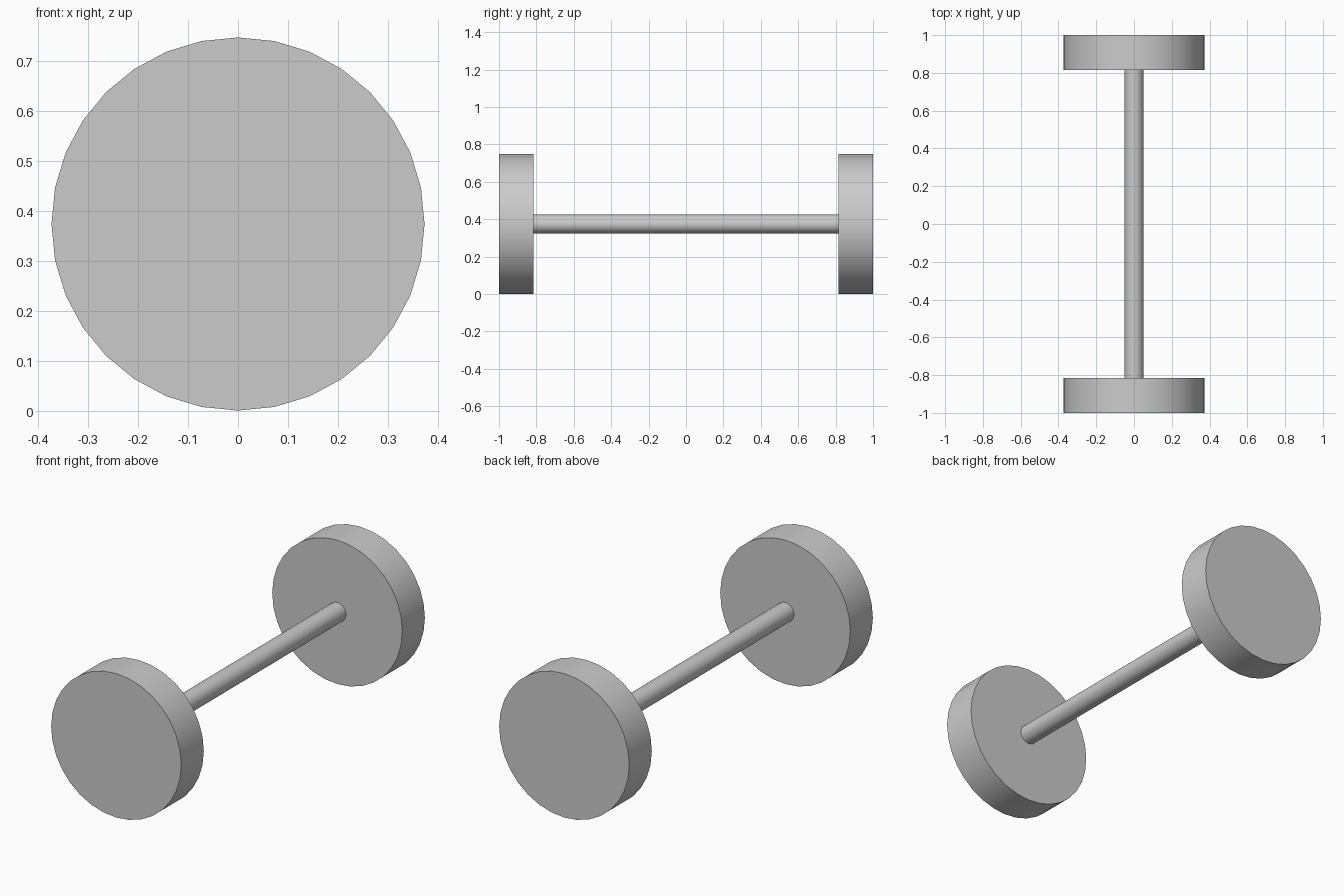
import bpy
import math

cube = bpy.data.objects.get("Cube")
if cube:
    bpy.data.objects.remove(cube, do_unlink=True)

RADIUS = 0.374
WIDTH = 0.185
AXLE_RADIUS = 0.05

grey = bpy.data.materials.new("plain_grey")
grey.use_nodes = True
colour = (0.6, 0.6, 0.6, 1)
grey.diffuse_color = colour
grey.node_tree.nodes["Principled BSDF"].inputs["Base Color"].default_value = colour


def cylinder(name, radius, length, y):
    """Smooth-sided cylinder lying along y at hub height."""
    bpy.ops.mesh.primitive_cylinder_add(
        vertices=32, radius=radius, depth=length,
        location=(0, y, RADIUS), rotation=(math.pi / 2, 0, 0))
    part = bpy.context.object
    part.name = name
    part.data.materials.append(grey)
    bpy.ops.object.shade_smooth_by_angle(angle=math.radians(30))
    return part


# Solid wheels at both ends
for name, side in (("front_wheel", -1), ("back_wheel", 1)):
    cylinder(name, RADIUS, WIDTH, side * (1 - WIDTH / 2))

# Axle joining the wheels' inner faces
cylinder("axle", AXLE_RADIUS, 2 - 2 * WIDTH + 0.02, 0)
